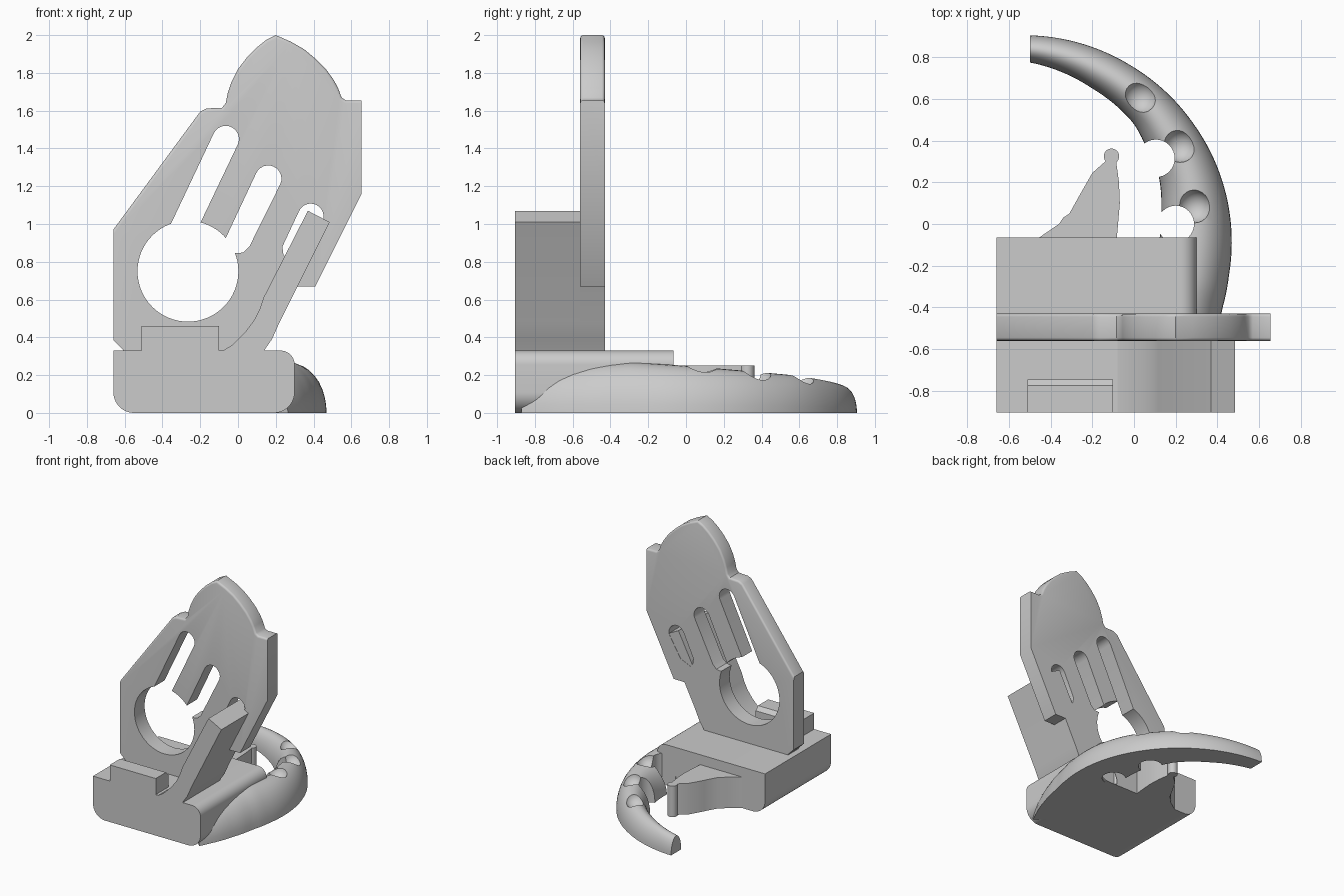
import bpy, bmesh, math
from mathutils import Vector

if "Cube" in bpy.data.objects:
    bpy.data.objects.remove(bpy.data.objects["Cube"])

grey = bpy.data.materials.new("grey")
grey.diffuse_color = (0.6, 0.6, 0.6, 1)
grey.use_nodes = True
grey.node_tree.nodes["Principled BSDF"].inputs["Base Color"].default_value = grey.diffuse_color


def finish(bm, name):
    bmesh.ops.recalc_face_normals(bm, faces=bm.faces)
    me = bpy.data.meshes.new(name)
    bm.to_mesh(me)
    bm.free()
    ob = bpy.data.objects.new(name, me)
    me.materials.append(grey)
    bpy.context.collection.objects.link(ob)
    return ob


def prism(name, pts, a, b, axis, soft=None):
    """Extrude a 2D outline from a to b along an axis; soft(p, q) picks rim edges to round."""
    put = {'x': lambda p, d: (d, p[0], p[1]),
           'y': lambda p, d: (p[0], d, p[1]),
           'z': lambda p, d: (p[0], p[1], d)}[axis]
    bm = bmesh.new()
    low = [bm.verts.new(put(p, a)) for p in pts]
    high = [bm.verts.new(put(p, b)) for p in pts]
    bm.faces.new(low)
    bm.faces.new(high)
    n = len(pts)
    for i in range(n):
        j = (i + 1) % n
        bm.faces.new((low[i], low[j], high[j], high[i]))
    if soft:
        rims = [bm.edges.get((r[i], r[(i + 1) % n])) for r in (low, high)
                for i in range(n) if soft(pts[i], pts[(i + 1) % n])]
        bmesh.ops.recalc_face_normals(bm, faces=bm.faces)
        bmesh.ops.bevel(bm, geom=rims, offset=0.015, segments=3, profile=0.5, affect='EDGES')
    return finish(bm, name)


def arc(cx, cy, r, a0, a1, n=12):
    return [(cx + r * math.cos(math.radians(a0 + (a1 - a0) * i / n)),
             cy + r * math.sin(math.radians(a0 + (a1 - a0) * i / n))) for i in range(n + 1)]


def cut(ob, cutter):
    m = ob.modifiers.new("cut", 'BOOLEAN')
    m.operation, m.solver, m.object = 'DIFFERENCE', 'EXACT', cutter
    bpy.context.view_layer.objects.active = ob
    bpy.ops.object.modifier_apply(modifier=m.name)
    bpy.data.objects.remove(cutter)


def smooth(ob, angle=35):
    bpy.ops.object.select_all(action='DESELECT')
    ob.select_set(True)
    bpy.context.view_layer.objects.active = ob
    bpy.ops.object.shade_smooth_by_angle(angle=math.radians(angle))


def interp(table, t):
    """Smoothstep-free linear lookup in (t, value) pairs with rising t."""
    for (t0, v0), (t1, v1) in zip(table, table[1:]):
        if t <= t1:
            return v0 + (v1 - v0) * (t - t0) / (t1 - t0)
    return table[-1][1]


# base block with rounded long edges
base = prism("base", [(-0.66, 0.33)] + arc(-0.55, 0.11, 0.11, 180, 270)
             + arc(0.19, 0.11, 0.11, 270, 360) + arc(0.225, 0.255, 0.075, 0, 90),
             -0.905, -0.065, 'y')
smooth(base)

# raised lip on the front edge of the base
prism("front_lip", [(-0.905, 0.3), (-0.905, 0.46), (-0.775, 0.46), (-0.745, 0.43), (-0.745, 0.3)],
      -0.51, -0.10, 'x')

# upright plate with pointed head
head = arc(0.055, 1.52, 0.5, 22, 73, 10)
left_head = [(0.2, 2.0), (0.15, 1.975), (0.1, 1.935), (0.05, 1.885), (0.0, 1.82), (-0.035, 1.75),
             (-0.055, 1.69), (-0.065, 1.64), (-0.085, 1.615)]
outline = ([(-0.61, 0.3), (0.13, 0.3), (0.145, 0.34), (0.18, 0.39), (0.22, 0.48), (0.315, 0.67),
            (0.41, 0.67), (0.655, 1.16), (0.655, 1.655), (0.57, 1.655), (0.548, 1.67)]
           + [(0.53, 1.72), (0.505, 1.765), (0.465, 1.82), (0.41, 1.875), (0.35, 1.925), (0.28, 1.965)]
           + left_head
           + [(-0.165, 1.612), (-0.2, 1.595), (-0.66, 0.97), (-0.66, 0.385), (-0.61, 0.335)])
plate = prism("upright_plate", outline, -0.56, -0.43, 'y',
              soft=lambda p, q: q[0] < p[0] and min(p[1], q[1]) > 0.9)

# round opening and three slanted slots
cut(plate, prism("hole_cutter", arc(-0.265, 0.75, 0.267, 0, 354.375, 63), -0.7, -0.3, 'y'))
slots = [[(-0.36, 0.99), (-0.28, 0.9), (-0.245, 0.91)] + arc(-0.065, 1.45, 0.07, -25, 155),
         [(-0.10, 0.85), (-0.03, 0.85), (0.0, 0.845), (0.03, 0.85), (0.06, 0.88)]
         + arc(0.16, 1.24, 0.07, -25, 155),
         [(0.235, 0.88), (0.24, 0.84), (0.26, 0.81), (0.35, 0.85)] + arc(0.385, 1.04, 0.068, -25, 155)]
for s in slots:
    cut(plate, prism("slot_cutter", s, -0.7, -0.3, 'y'))
smooth(plate)

# slanted support arm
arm = prism("support_arm", [(-0.10, 0.3), (-0.10, 0.317), (-0.03, 0.36), (0.04, 0.43), (0.085, 0.49),
                            (0.115, 0.55), (0.135, 0.61), (0.37, 1.07), (0.485, 1.01), (0.22, 0.48),
                            (0.18, 0.39), (0.145, 0.34), (0.13, 0.3)], -0.905, -0.432, 'y')
smooth(arm)

# spur behind the base
spur = prism("rear_spur", [(-0.085, -0.1), (-0.08, -0.04), (-0.068, 0.1), (-0.072, 0.2), (-0.085, 0.295)]
             + arc(-0.108, 0.325, 0.037, -40, 220, 16)
             + [(-0.2, 0.245), (-0.26, 0.14), (-0.31, 0.05), (-0.34, 0.03), (-0.36, 0.0),
                (-0.455, -0.065), (-0.455, -0.1)], 0.0, 0.25, 'z')
smooth(spur)

# curved tail: half-ellipse section swept round an arc
outer = [(-46, 1.10), (-42, 1.075), (-31, 1.02), (-20, 0.98), (-10, 0.97), (35, 0.965), (60, 0.97), (90, 0.985)]
inner = [(-46, 0.60), (-5, 0.61), (14, 0.65), (26, 0.69), (40, 0.72), (48, 0.75), (68, 0.79), (90, 0.855)]
height = [(-46, 0.26), (-15, 0.27), (5, 0.25), (26, 0.225), (48, 0.2), (68, 0.17), (90, 0.135)]
bm = bmesh.new()
rings = []
for i in range(61):
    t = -46 + 136 * i / 60
    ro, ri, h = interp(outer, t), interp(inner, t), interp(height, t)
    ring = []
    for k in range(19):
        a = math.pi * k / 18
        r = (ro + ri) / 2 + (ro - ri) / 2 * math.cos(a)
        ring.append(bm.verts.new((-0.5 + r * math.cos(math.radians(t)),
                                  -0.08 + r * math.sin(math.radians(t)), h * math.sin(a))))
    rings.append(ring)
for p, q in zip(rings, rings[1:]):
    for k in range(19):
        j = (k + 1) % 19
        bm.faces.new((p[k], p[j], q[j], q[k]))
bm.faces.new(rings[0])
bm.faces.new(rings[-1])
tail = finish(bm, "curved_tail")

# scallops on the inner side and dimples on top of the tail
for x, y, r in [(0.105, 0.315, 0.09), (0.2, 0.0, 0.088)]:
    cut(tail, prism("scallop_cutter", arc(x, y, r, 0, 348.75, 31), -0.2, 0.5, 'z'))
for x, y, z in [(0.03, 0.61, 0.21), (0.22, 0.375, 0.225), (0.29, 0.085, 0.25)]:
    bm = bmesh.new()
    bmesh.ops.create_uvsphere(bm, u_segments=24, v_segments=16, radius=0.08)
    bmesh.ops.translate(bm, verts=bm.verts, vec=Vector((x, y, z)))
    cut(tail, finish(bm, "dimple_cutter"))
smooth(tail)
